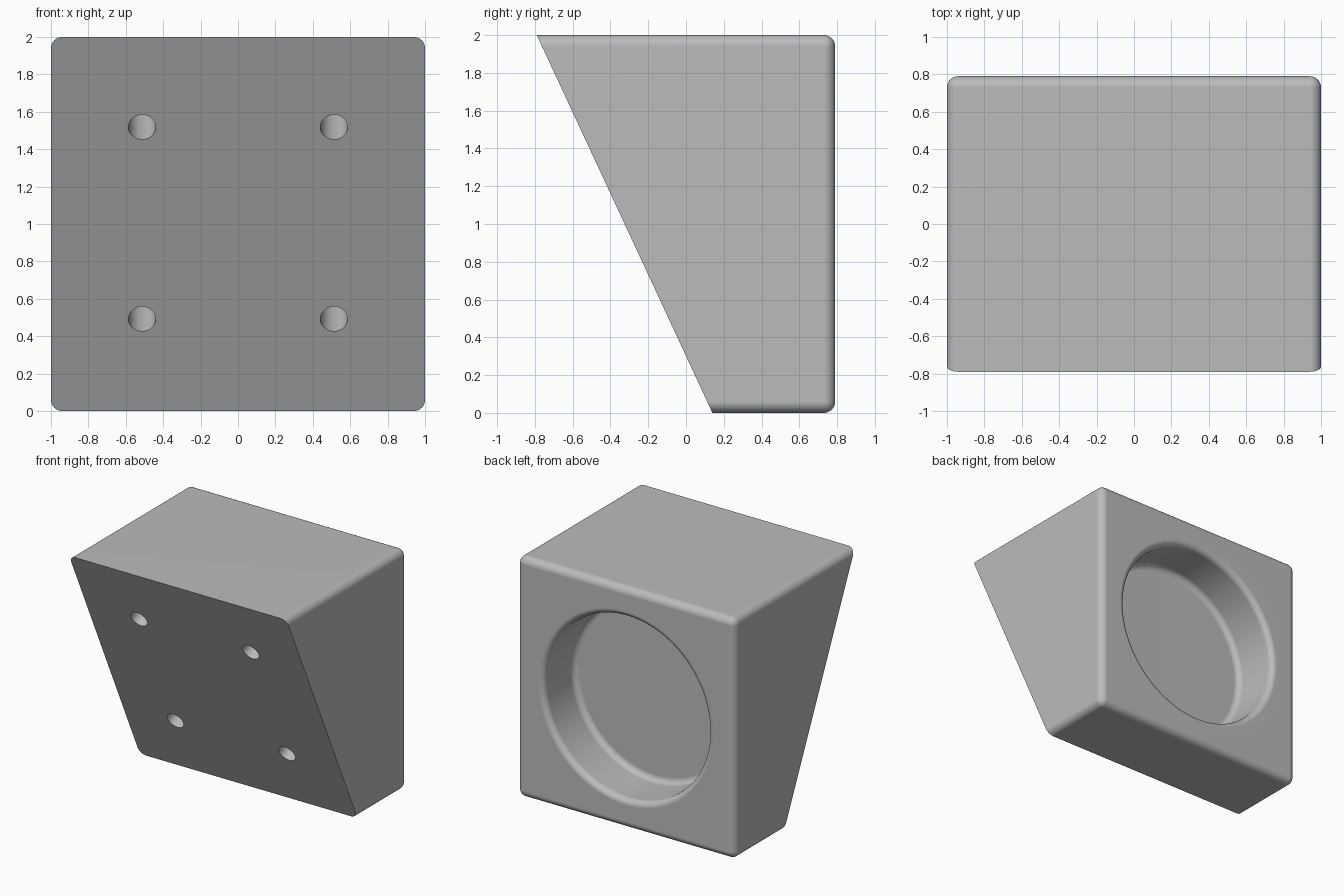
import bpy, bmesh, math
from mathutils import Vector, Matrix

cube = bpy.data.objects.get("Cube")
if cube:
    bpy.data.objects.remove(cube, do_unlink=True)

BACK, TIP, FOOT = 0.79, -0.79, 0.14      # y of back face, top front edge, bottom front edge
ROUND = 0.06                             # outer edge rounding
slope = Vector((0, FOOT - TIP, -2)).normalized()      # runs down the slanted front
inward = Vector((0, -slope.z, slope.y))               # points into the block

grey = bpy.data.materials.new("mid grey")
grey.use_nodes = True
grey.diffuse_color = (0.5, 0.5, 0.5, 1)
grey.node_tree.nodes["Principled BSDF"].inputs["Base Color"].default_value = (0.5, 0.5, 0.5, 1)


def add_object(name, bm):
    bmesh.ops.recalc_face_normals(bm, faces=bm.faces)
    mesh = bpy.data.meshes.new(name)
    bm.to_mesh(mesh)
    bm.free()
    mesh.materials.append(grey)
    obj = bpy.data.objects.new(name, mesh)
    bpy.context.collection.objects.link(obj)
    return obj


def arc(cx, cy, r, start, end, steps=8):
    angles = [math.radians(start + (end - start) * i / steps) for i in range(steps + 1)]
    return [(cx + r * math.cos(a), cy + r * math.sin(a)) for a in angles]


# Rounded block, sliced along the slanted front
bm = bmesh.new()
bmesh.ops.create_cube(bm, size=2)
for v in bm.verts:
    v.co = (v.co.x, BACK if v.co.y > 0 else -1.5, v.co.z + 1)
bmesh.ops.bevel(bm, geom=bm.edges[:], offset=ROUND, segments=8, profile=0.5, affect='EDGES')
cut = bmesh.ops.bisect_plane(bm, geom=bm.verts[:] + bm.edges[:] + bm.faces[:],
                             plane_co=(0, TIP, 2), plane_no=-inward, clear_outer=True)
rim = [e for e in cut["geom_cut"] if isinstance(e, bmesh.types.BMEdge)]
bmesh.ops.contextual_create(bm, geom=rim)
block = add_object("angled_block", bm)

# Round pocket in the back: filleted floor and rounded lip, turned about the y axis
RADIUS, DEPTH, FILLET = 0.755, 0.40, 0.05
floor = BACK - DEPTH
profile = [(0, floor)]
profile += arc(RADIUS - FILLET, floor + FILLET, FILLET, -90, 0)
profile += arc(RADIUS + FILLET, BACK - FILLET, FILLET, 180, 90)
profile += [(RADIUS + FILLET, BACK + 0.1), (0, BACK + 0.1)]
bm = bmesh.new()
verts = [bm.verts.new((r, y, 1)) for r, y in profile]
edges = [bm.edges.new(pair) for pair in zip(verts, verts[1:])]
bmesh.ops.spin(bm, geom=verts + edges, cent=(0, 0, 1), axis=(0, 1, 0),
               angle=math.tau, steps=96, use_duplicate=False)
bmesh.ops.remove_doubles(bm, verts=bm.verts[:], dist=0.0005)
bmesh.ops.dissolve_degenerate(bm, edges=bm.edges[:], dist=0.0001)
cutters = [add_object("pocket_cutter", bm)]

# Four blind screw holes square to the slanted front
HOLE_R, HOLE_DEPTH, LEAD = 0.073, 0.40, 0.1
turn = inward.to_track_quat('Z', 'Y').to_matrix().to_4x4()
bm = bmesh.new()
for x in (-0.513, 0.513):
    for z in (0.492, 1.518):
        mouth = Vector((x, FOOT + (TIP - FOOT) * z / 2, z))
        middle = mouth + inward * (HOLE_DEPTH - LEAD) / 2
        bmesh.ops.create_cone(bm, cap_ends=True, segments=48, radius1=HOLE_R, radius2=HOLE_R,
                              depth=HOLE_DEPTH + LEAD, matrix=Matrix.Translation(middle) @ turn)
cutters.append(add_object("screw_hole_cutter", bm))

# Cut, bake the cuts and drop the cutters
for cutter in cutters:
    mod = block.modifiers.new(cutter.name, 'BOOLEAN')
    mod.operation, mod.solver, mod.object = 'DIFFERENCE', 'EXACT', cutter
    cutter.hide_render = True
bpy.context.view_layer.update()
baked = bpy.data.meshes.new_from_object(block.evaluated_get(bpy.context.evaluated_depsgraph_get()))
block.modifiers.clear()
block.data = baked
for cutter in cutters:
    bpy.data.objects.remove(cutter, do_unlink=True)

# Smooth fillets, crisp corners, flat-looking large faces
bpy.ops.object.select_all(action='DESELECT')
block.select_set(True)
bpy.context.view_layer.objects.active = block
bpy.ops.object.shade_smooth_by_angle(angle=math.radians(30))
weighted = block.modifiers.new("even_shading", 'WEIGHTED_NORMAL')
weighted.keep_sharp = True
